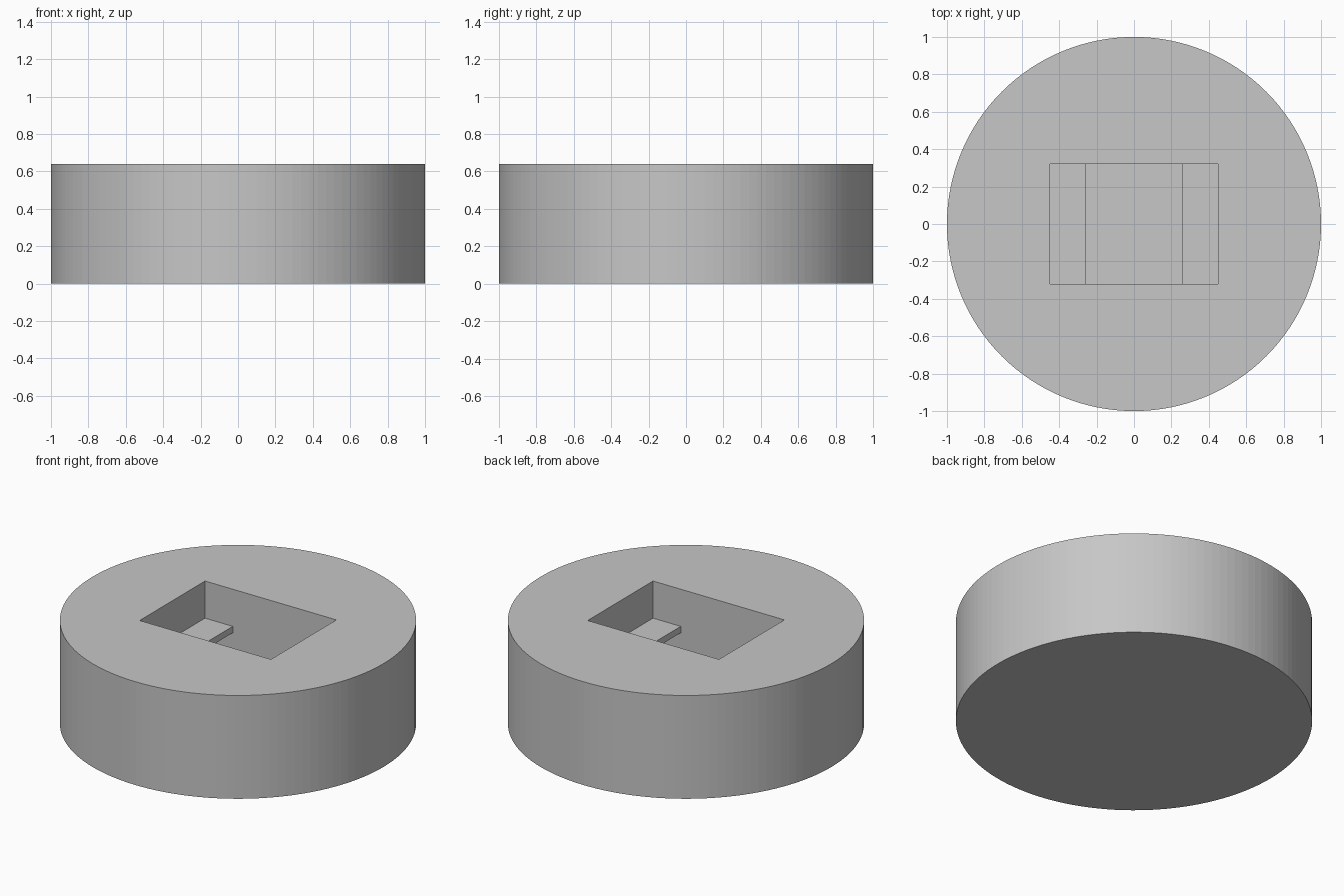
import bpy
import bmesh

cube = bpy.data.objects.get("Cube")
if cube:
    bpy.data.objects.remove(cube, do_unlink=True)

HEIGHT = 0.64
HALF_X, HALF_Y = 0.45, 0.32      # pocket opening
GAP = 0.26                       # half gap between the two lips
LIP_TOP, LIP_BOTTOM = 0.41, 0.37
FLOOR = 0.13

# Plain grey material
grey = bpy.data.materials.new("light_grey")
grey.use_nodes = True
colour = (0.57, 0.57, 0.57, 1)
grey.diffuse_color = colour
grey.node_tree.nodes["Principled BSDF"].inputs["Base Color"].default_value = colour

# Round body
bpy.ops.mesh.primitive_cylinder_add(vertices=128, radius=1, depth=HEIGHT,
                                    location=(0, 0, HEIGHT / 2))
body = bpy.context.object
body.name = "round_body"
body.data.materials.append(grey)

# Pocket cutter: half profile mirrored in x, extruded along y
half = [(HALF_X, FLOOR), (HALF_X, LIP_BOTTOM), (GAP, LIP_BOTTOM),
        (GAP, LIP_TOP), (HALF_X, LIP_TOP), (HALF_X, HEIGHT + 0.1)]
outline = half + [(-x, z) for x, z in reversed(half)]
bm = bmesh.new()
face = bm.faces.new([bm.verts.new((x, -HALF_Y, z)) for x, z in outline])
sweep = bmesh.ops.extrude_face_region(bm, geom=[face])
moved = [v for v in sweep["geom"] if isinstance(v, bmesh.types.BMVert)]
bmesh.ops.translate(bm, verts=moved, vec=(0, 2 * HALF_Y, 0))
bmesh.ops.recalc_face_normals(bm, faces=bm.faces)
mesh = bpy.data.meshes.new("pocket_cutter")
bm.to_mesh(mesh)
bm.free()
mesh.materials.append(grey)
cutter = bpy.data.objects.new("pocket_cutter", mesh)
bpy.context.collection.objects.link(cutter)

# Cut the pocket, leaving a thin lip on either side
cut = body.modifiers.new("pocket", 'BOOLEAN')
cut.operation = 'DIFFERENCE'
cut.solver = 'EXACT'
cut.object = cutter
bpy.context.view_layer.objects.active = body
bpy.ops.object.modifier_apply(modifier=cut.name)
bpy.data.objects.remove(cutter, do_unlink=True)
